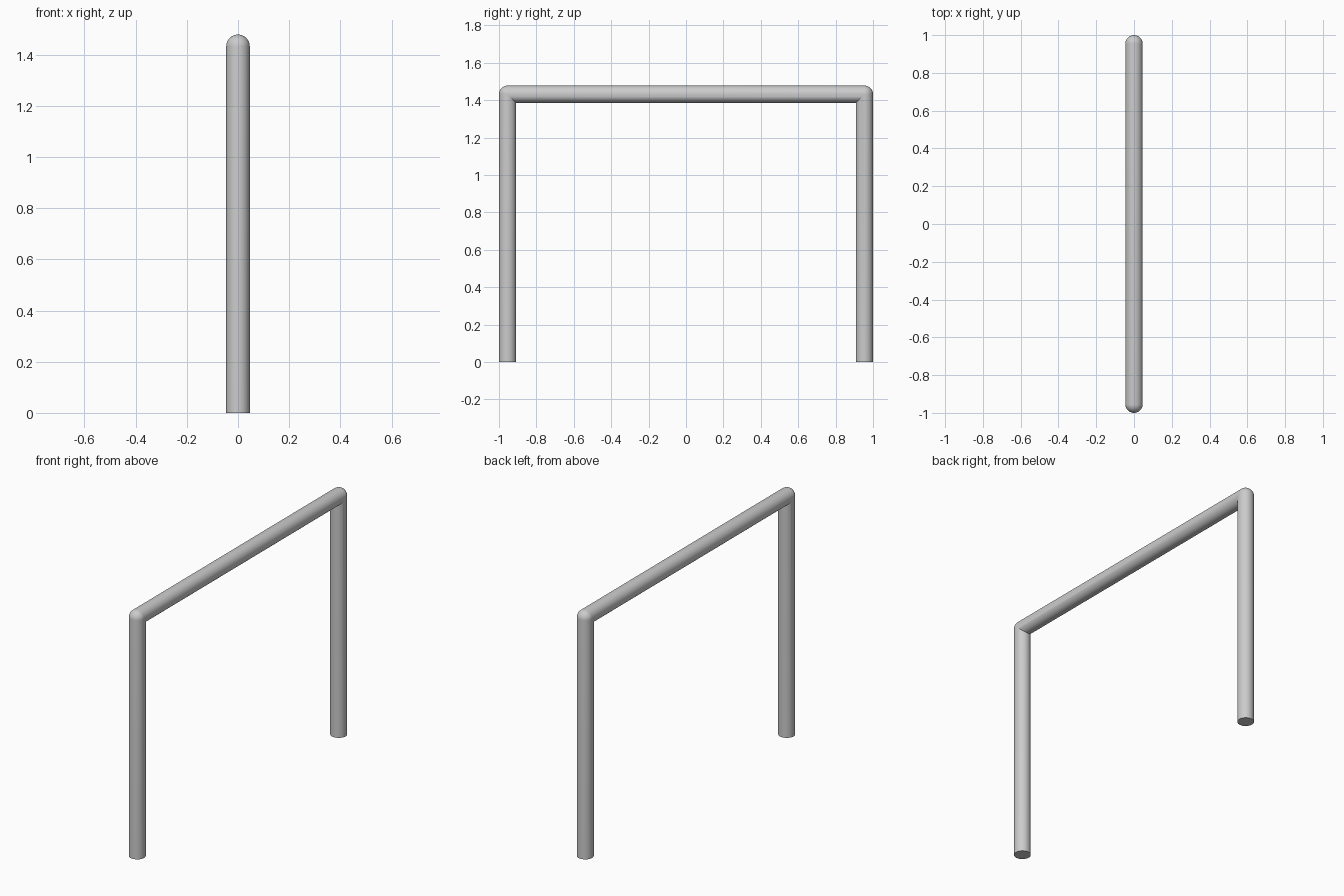
import bpy, bmesh
from math import sin, cos, pi, radians

if "Cube" in bpy.data.objects:
    bpy.data.objects.remove(bpy.data.objects["Cube"])

R = 0.046          # pipe radius
Y = 1.0 - R        # leg centre line
Z = 1.478 - R      # top bar centre line
N = 40             # sides around the pipe
STEPS = 10         # rings around each rounded corner

bm = bmesh.new()


def ring(y, z, t, mitre=0):
    """Pipe cross-section; t turns its outer side from +y (0) over +z to -y (pi).
    At a corner the inner half is mitred and the outer half sweeps a sphere."""
    verts = []
    for i in range(N):
        a = 2 * pi * i / N
        u, v = R * cos(a), R * sin(a)
        if mitre and u < -1e-6:
            dy, dz = u * mitre, u
        else:
            dy, dz = u * cos(t), u * sin(t)
        verts.append(bm.verts.new((v, y + dy, z + dz)))
    return verts


# Sweep: right leg foot, right corner, left corner, left leg foot
rings = [ring(Y, 0, 0)]
for side, start in ((1, 0), (-1, pi / 2)):
    for k in range(STEPS + 1):
        rings.append(ring(side * Y, Z, start + k * pi / 2 / STEPS, side))
rings.append(ring(-Y, 0, pi))

# Pipe walls
for a, b in zip(rings, rings[1:]):
    for i in range(N):
        j = (i + 1) % N
        bm.faces.new((a[i], a[j], b[j], b[i]))

# Flat feet
bm.faces.new(rings[0])
bm.faces.new(rings[-1])

# Weld the shared mitre points
bmesh.ops.remove_doubles(bm, verts=bm.verts, dist=1e-5)
bmesh.ops.recalc_face_normals(bm, faces=bm.faces)

mesh = bpy.data.meshes.new("pipe_frame")
bm.to_mesh(mesh)
bm.free()
frame = bpy.data.objects.new("pipe_frame", mesh)
bpy.context.collection.objects.link(frame)
bpy.context.view_layer.objects.active = frame
frame.select_set(True)
bpy.ops.object.shade_smooth_by_angle(angle=radians(30))
